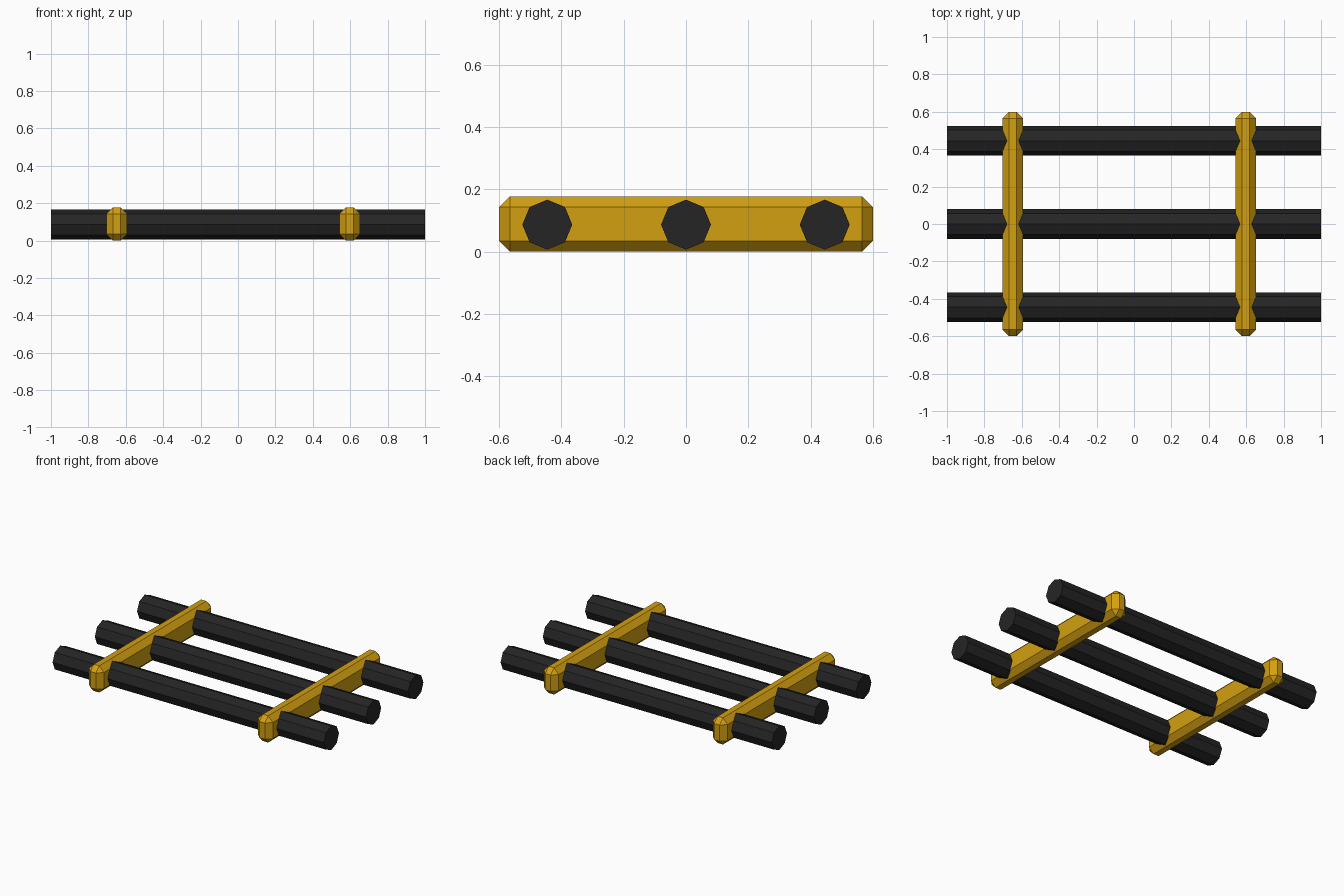
import bpy, math

if "Cube" in bpy.data.objects:
    bpy.data.objects.remove(bpy.data.objects["Cube"])


def material(name, color):
    m = bpy.data.materials.new(name)
    m.diffuse_color = (*color, 1)
    m.use_nodes = True
    m.node_tree.nodes["Principled BSDF"].inputs["Base Color"].default_value = m.diffuse_color
    return m


black = material("charcoal black", (0.0185, 0.0185, 0.0185))
yellow = material("golden yellow", (0.658, 0.352, 0.0056))
HEIGHT = 0.178
MID = 0.087


def rod(name, y):
    # eight-sided rod lying along x, a corner pointing straight up
    bpy.ops.mesh.primitive_cylinder_add(vertices=8, radius=0.08, depth=2,
                                        location=(0, y, MID),
                                        rotation=(0, math.pi / 2, 0))
    o = bpy.context.object
    o.name = name
    o.data.materials.append(black)


def crossbar(name, x):
    # upright bar across the rods with every edge chamfered
    bpy.ops.mesh.primitive_cube_add(size=1, location=(x, 0, HEIGHT / 2))
    o = bpy.context.object
    o.name = name
    o.scale = (0.11, 1.2, HEIGHT)
    bpy.ops.object.transform_apply(location=False, rotation=False, scale=True)
    bevel = o.modifiers.new("chamfer", 'BEVEL')
    bevel.width = 0.035
    bevel.segments = 1
    o.data.materials.append(yellow)


# three long rods
for label, y in (("front", -0.445), ("middle", 0), ("back", 0.445)):
    rod(label + "_rod", y)

# two crossbars
for label, x in (("left", -0.648), ("right", 0.598)):
    crossbar(label + "_crossbar", x)
